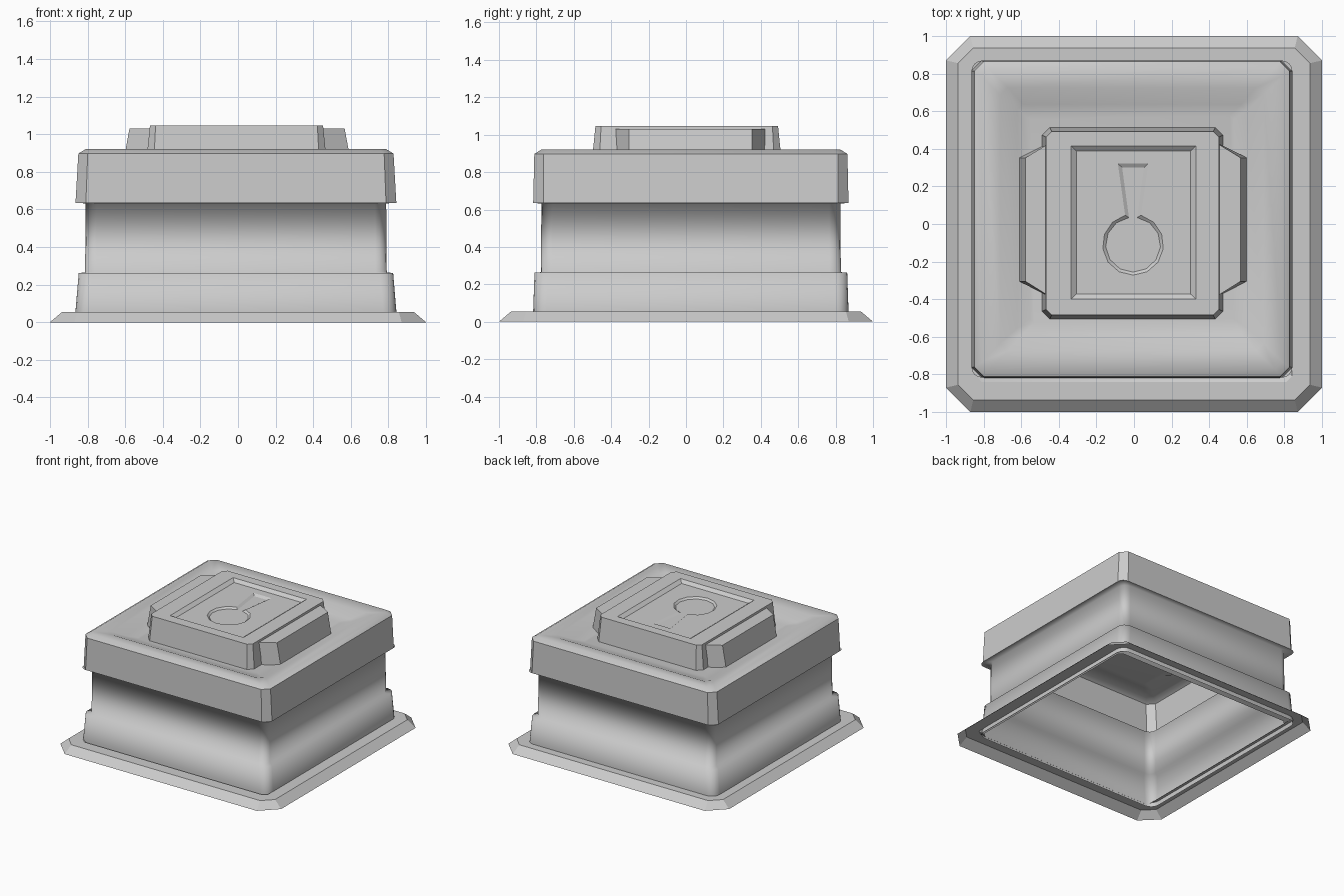
import bpy, bmesh, math

cube = bpy.data.objects.get("Cube")
if cube:
    bpy.data.objects.remove(cube, do_unlink=True)

# Single flat grey
grey = bpy.data.materials.new("plain grey")
grey.use_nodes = True
GREY = (0.6, 0.6, 0.6, 1)
grey.diffuse_color = GREY
bsdf = next(n for n in grey.node_tree.nodes if n.type == 'BSDF_PRINCIPLED')
bsdf.inputs["Base Color"].default_value = GREY


def rect(hx, hy, z, c=0.0, n=1, centre=(0, 0)):
    """Counter-clockwise rectangle with chamfered (n=1) or rounded corners."""
    pts = []
    for k, (sx, sy) in enumerate([(1, 1), (-1, 1), (-1, -1), (1, -1)]):
        for i in range(n + 1):
            a = math.pi / 2 * (k + i / n)
            pts.append((centre[0] + sx * (hx - c) + c * math.cos(a),
                        centre[1] + sy * (hy - c) + c * math.sin(a), z))
    return pts


def loft(name, rings, bottom=False, top=False, angle=30):
    """Skin a stack of matching outlines, with optional end caps."""
    bm = bmesh.new()
    vs = [[bm.verts.new(p) for p in r] for r in rings]
    for a, b in zip(vs, vs[1:]):
        for i in range(len(a)):
            j = (i + 1) % len(a)
            bm.faces.new((a[i], a[j], b[j], b[i]))
    if bottom:
        bm.faces.new(vs[0][::-1])
    if top:
        bm.faces.new(vs[-1])
    bmesh.ops.remove_doubles(bm, verts=bm.verts, dist=1e-4)
    me = bpy.data.meshes.new(name)
    bm.to_mesh(me)
    bm.free()
    me.materials.append(grey)
    ob = bpy.data.objects.new(name, me)
    bpy.context.collection.objects.link(ob)
    bpy.ops.object.select_all(action='DESELECT')
    ob.select_set(True)
    bpy.context.view_layer.objects.active = ob
    bpy.ops.object.shade_smooth_by_angle(angle=math.radians(angle))
    return ob


# Base flange: thin bevelled square ring, open underneath
loft("base_flange", [
    rect(1.0, 1.0, 0.0, 0.13),
    rect(0.935, 0.935, 0.055, 0.08),
    rect(0.84, 0.84, 0.055, 0.03),
    rect(0.815, 0.81, 0.03, 0.03)])

# Body wall: open sheet with a flared skirt and the ledge under the band
MID = (-0.011, 0.026)
loft("body_wall", [
    rect(0.855, 0.845, 0.02, 0.07, 4, MID),
    rect(0.853, 0.843, 0.06, 0.07, 4, MID),
    rect(0.836, 0.836, 0.262, 0.07, 4, MID),
    rect(0.802, 0.802, 0.265, 0.06, 4, MID),
    rect(0.799, 0.799, 0.632, 0.06, 4, MID),
    rect(0.853, 0.843, 0.635, 0.055, 4, MID)], angle=180)

# Upper band
loft("upper_band", [
    rect(0.853, 0.843, 0.635, 0.055, 1, MID),
    rect(0.838, 0.837, 0.897, 0.05, 1, MID)])

# Soft rim running into the dished top
loft("dished_top", [
    rect(0.838, 0.837, 0.897, 0.05, 1, MID),
    rect(0.80, 0.80, 0.92, 0.04, 1, MID),
    rect(0.70, 0.70, 0.905, 0.04, 1, MID),
    rect(0.61, 0.61, 0.863, 0.03, 1, MID),
    rect(0.54, 0.55, 0.85, 0.02, 1, MID)], top=True, angle=180)

# Centre block with a sunken panel
C = (-0.008, 0.004)
block = loft("centre_block", [
    rect(0.480, 0.508, 0.851, 0.04, 1, C),
    rect(0.460, 0.488, 1.047, 0.03, 1, C),
    rect(0.333, 0.408, 1.047, 0, 1, (-0.003, 0.008)),
    rect(0.303, 0.380, 1.025, 0, 1, (-0.003, 0.008))], bottom=True, top=True)


def keyhole(r, neck, head, top_y, z):
    """Round hole with a flared slot rising from it."""
    cx, cy = -0.005, -0.11
    a0 = math.acos(neck / r)
    sweep = math.pi + 2 * a0
    start = math.pi - a0
    pts = [(cx + r * math.cos(start + sweep * i / 12),
            cy + r * math.sin(start + sweep * i / 12), z) for i in range(13)]
    return pts + [(cx + head, top_y, z), (cx - head, top_y, z)]


# Cut the shallow keyhole with a tapered cutter
cutter = loft("keyhole_cutter", [
    keyhole(0.146, 0.022, 0.058, 0.30, 1.012),
    keyhole(0.162, 0.042, 0.081, 0.322, 1.025),
    keyhole(0.162, 0.042, 0.081, 0.322, 1.10)], bottom=True, top=True)
cutter.hide_render = True
mod = block.modifiers.new("keyhole", 'BOOLEAN')
mod.operation = 'DIFFERENCE'
mod.solver = 'EXACT'
mod.object = cutter
bpy.ops.object.select_all(action='DESELECT')
block.select_set(True)
bpy.context.view_layer.objects.active = block
bpy.ops.object.modifier_move_to_index(modifier="keyhole", index=0)
bpy.ops.object.modifier_apply(modifier="keyhole")
bpy.data.objects.remove(cutter, do_unlink=True)


def wing(x, z):
    """Outline of a side wing, tapered towards its outer face."""
    return [(0.42, -0.40, z), (x, -0.305, z), (x, 0.352, z), (0.42, 0.445, z)]


# Side wings on the left and right of the block
for name, s in (("left_wing", 1), ("right_wing", -1)):
    rings = [wing(0.605, 0.851), wing(0.572, 1.03)]
    rings = [[(s * x - 0.005, y, z) for x, y, z in r][::s] for r in rings]
    loft(name, rings, bottom=True, top=True)
